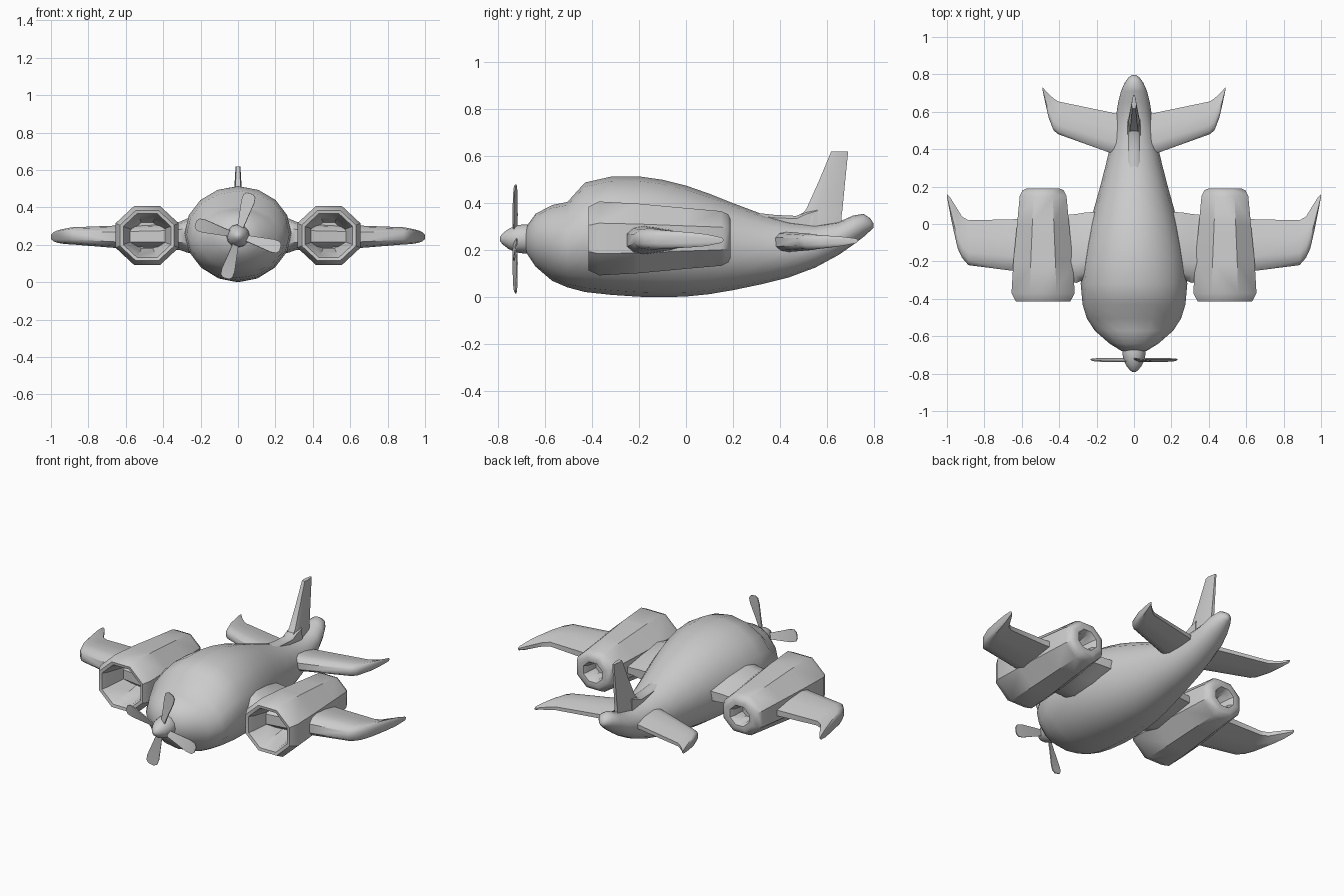
import bpy, bmesh
from math import sin, cos, pi, radians


def loft(name, rings, mirror=False, angle=40):
    """Skin a row of equal-length rings, cap both ends, optionally mirror in x."""
    bm = bmesh.new()
    rows = [[bm.verts.new(p) for p in r] for r in rings]
    n = len(rows[0])
    for a, b in zip(rows, rows[1:]):
        for i in range(n):
            j = (i + 1) % n
            bm.faces.new((a[i], a[j], b[j], b[i]))
    bm.faces.new(rows[0])
    bm.faces.new(rows[-1])
    bmesh.ops.recalc_face_normals(bm, faces=bm.faces)
    mesh = bpy.data.meshes.new(name)
    bm.to_mesh(mesh)
    bm.free()
    ob = bpy.data.objects.new(name, mesh)
    bpy.context.collection.objects.link(ob)
    bpy.ops.object.select_all(action='DESELECT')
    ob.select_set(True)
    bpy.context.view_layer.objects.active = ob
    bpy.ops.object.shade_smooth_by_angle(angle=radians(angle))
    if mirror:
        ob.modifiers.new("mirror", 'MIRROR').use_mirror_merge = False
    return ob


def ring(x, y, z, rx, rz, n=16, turn=0.0):
    return [(x + rx * cos(2 * pi * i / n + turn), y, z + rz * sin(2 * pi * i / n + turn))
            for i in range(n)]


# Fuselage: y, half width, bottom z, top z
body = [(-.68, .065, .19, .30), (-.64, .13, .13, .355), (-.57, .21, .07, .392),
        (-.505, .252, .042, .405), (-.43, .275, .022, .488), (-.32, .285, .01, .513),
        (-.2, .276, .002, .514), (-.1, .258, 0, .50), (0, .236, .003, .475),
        (.1, .209, .013, .44), (.2, .181, .03, .40), (.32, .15, .055, .355),
        (.44, .122, .085, .322), (.55, .1, .126, .308), (.65, .085, .18, .32),
        (.71, .07, .222, .347), (.755, .05, .256, .355), (.785, .028, .283, .335),
        (.797, .01, .295, .315)]
loft("fuselage", [ring(0, y, (b + t) / 2, w, (t - b) / 2) for y, w, b, t in body], angle=60)

# Flying surfaces share one blunt-nosed section: chord fraction, half thickness
foil = [(0, .45), (.1, .85), (.28, 1), (.65, .72), (1, .28)]
section = foil + [(c, -h) for c, h in reversed(foil)]


def surface(name, stations):
    """Stations: x, leading y, trailing y, centre z, half thickness."""
    return loft(name, [[(x, a + (b - a) * c, z + t * h) for c, h in section]
                       for x, a, b, z, t in stations], mirror=True, angle=45)


surface("main_wings", [(.15, -.29, .07, .25, .105), (.27, -.30, .06, .25, .092),
                       (.31, -.315, .053, .248, .076), (.40, -.29, .045, .246, .066),
                       (.65, -.25, .025, .243, .06), (.885, -.22, .02, .248, .046),
                       (.92, -.18, .04, .246, .042), (.943, -.13, .078, .245, .038),
                       (.968, -.02, .118, .244, .032), (.985, .065, .145, .243, .025),
                       (1.0, .145, .16, .243, .012)])
surface("tailplanes", [(.05, .36, .58, .235, .045), (.14, .385, .60, .235, .042),
                       (.405, .48, .655, .235, .035), (.43, .50, .672, .235, .031),
                       (.457, .57, .695, .236, .026), (.475, .65, .715, .238, .019),
                       (.49, .72, .732, .24, .01)])

# Engine pods: octagonal ducts, open at the front and back
pod = [(-.22, .075), (-.26, .09), (-.385, .115), (-.412, .127), (-.415, .145), (-.37, .169),
       (-.2, .159), (.0, .139), (.15, .125), (.18, .11), (.19, .088), (.188, .062),
       (.165, .05), (.10, .04)]
k = 1 / cos(pi / 8)
loft("engine_pods", [ring(.486, y, .25, r * k, r * k * .93, 8, pi / 8) for y, r in pod],
     mirror=True, angle=40)

# Tail fin: z, leading y, trailing y, half width front, half width back
fin = [(.24, .46, .66, .036, .012), (.345, .485, .662, .034, .01),
       (.375, .512, .666, .028, .009), (.50, .568, .678, .02, .007),
       (.62, .618, .69, .013, .005)]
loft("tail_fin", [[(-f * .7, a, z), (f * .7, a, z), (f, a + .3 * (b - a), z), (r, b, z),
                   (-r, b, z), (-f, a + .3 * (b - a), z)] for z, a, b, f, r in fin])

# Dorsal ridge leading into the fin
ridge = [(.29, .36), (.38, .35), (.47, .346), (.51, .365), (.56, .38)]
loft("dorsal_ridge", [[(-.035, y, .22), (.035, y, .22), (.033, y, z - .012), (.018, y, z),
                       (-.018, y, z), (-.033, y, z - .012)] for y, z in ridge])

# Spinner
cone = [(-.792, .008), (-.78, .024), (-.755, .043), (-.72, .058), (-.69, .062), (-.65, .06)]
loft("spinner", [ring(0, y, .248, r, r, 12) for y, r in cone])

# Four twisted propeller blades: radius, half width, twist
blade = [(.03, .015, .45), (.10, .024, .35), (.19, .036, .2), (.222, .033, .15),
         (.236, .017, .15)]
for q in range(4):
    a = radians(74 + 90 * q)
    rings = []
    for r, w, tw in blade:
        pts = []
        for u, v in ((-w, -.003), (w, -.003), (w, .003), (-w, .003)):
            s, y = u * cos(tw) - v * sin(tw), u * sin(tw) + v * cos(tw)
            pts.append((r * cos(a) - s * sin(a), -.727 + y, .248 + r * sin(a) + s * cos(a)))
        rings.append(pts)
    loft(f"propeller_blade_{q + 1}", rings)
